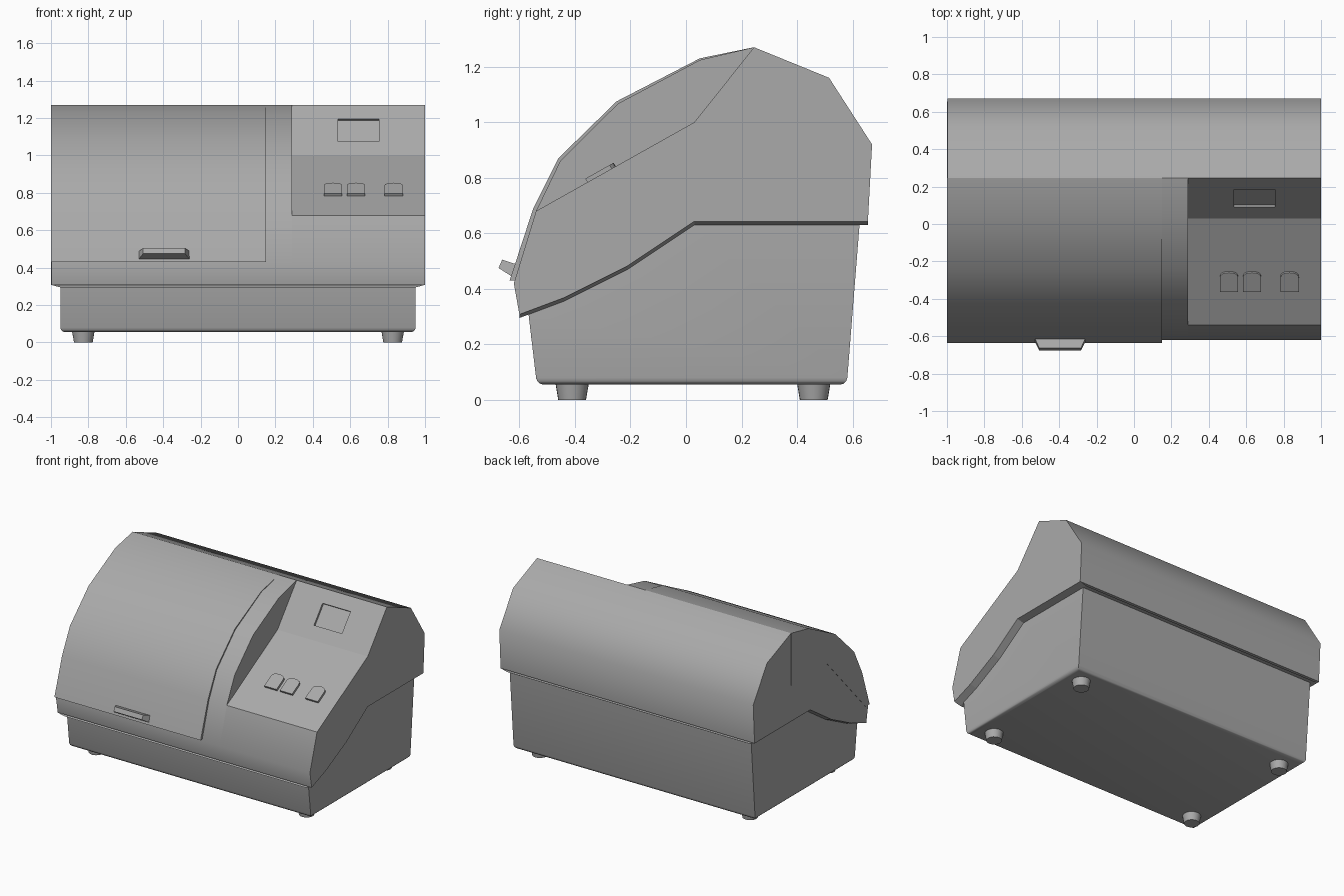
import bpy, bmesh, math
from mathutils import Vector

if "Cube" in bpy.data.objects:
    bpy.data.objects.remove(bpy.data.objects["Cube"])

grey = bpy.data.materials.new("warm grey plastic")
grey.diffuse_color = (0.4, 0.4, 0.4, 1)
grey.use_nodes = True
grey.node_tree.nodes["Principled BSDF"].inputs["Base Color"].default_value = grey.diffuse_color


def finish(bm, name, angle=None, sharp=()):
    """Turn a bmesh into an object; sharp lists (y, z) creases running along x."""
    bmesh.ops.recalc_face_normals(bm, faces=bm.faces)
    for e in bm.edges:
        a, b = (v.co for v in e.verts)
        for y, z in sharp:
            if all(abs(c.y - y) + abs(c.z - z) < 1e-4 for c in (a, b)):
                e.smooth = False
        if angle and len(e.link_faces) == 2 and e.calc_face_angle(0) > math.radians(angle):
            e.smooth = False
    for f in bm.faces:
        f.smooth = angle is not None
    me = bpy.data.meshes.new(name)
    bm.to_mesh(me)
    bm.free()
    me.materials.append(grey)
    ob = bpy.data.objects.new(name, me)
    bpy.context.collection.objects.link(ob)
    return ob


def prism(pts, off):
    """Solid made by sweeping a closed outline of 3D points along a vector."""
    bm = bmesh.new()
    f = bm.faces.new([bm.verts.new(p) for p in pts])
    r = bmesh.ops.extrude_face_region(bm, geom=[f], use_keep_orig=True)
    vs = [g for g in r["geom"] if isinstance(g, bmesh.types.BMVert)]
    bmesh.ops.translate(bm, verts=vs, vec=off)
    return bm


def side_prism(profile, x0, x1):
    return prism([(x0, y, z) for y, z in profile], (x1 - x0, 0, 0))


# Shared side profiles, as (y, z)
seam = [(0.655, 0.63), (0.03, 0.63), (-0.21, 0.47), (-0.44, 0.355), (-0.60, 0.295)]
under = [(y, z + 0.013) for y, z in seam]
back = [(0.245, 1.27), (0.515, 1.16), (0.67, 0.92)]
dome = [(-0.62, 0.42), (-0.54, 0.68), (-0.452, 0.862), (-0.245, 1.067), (0.05, 1.224)]
panel = [(-0.62, 0.42), (-0.54, 0.68), (0.03, 1.0)]
apex = (0.245, 1.27)

# Upper housing: domed left part and stepped control part
finish(side_prism(dome + back + under, -0.998, 0.29), "domed_housing", 40, [apex])
control = finish(side_prism(panel + back + under, 0.29, 1.0), "control_housing", 40,
                 [apex, (0.03, 1.0), (-0.54, 0.68)])

# Sloping underside lip along the seam
bm = bmesh.new()
rows = [[bm.verts.new((x, y, z + dz)) for x, dz in
         ((-1, 0.013), (-0.95, 0), (0.95, 0), (1, 0.013))] for y, z in seam]
for a, b in zip(rows, rows[1:]):
    for i in range(3):
        bm.faces.new((a[i], a[i + 1], b[i + 1], b[i]))
finish(bm, "housing_lip")

# Hinged lid, slightly proud of the dome
lid = [(-0.635, 0.43), (-0.55, 0.69), (-0.46, 0.87), (-0.25, 1.075), (0.05, 1.23), apex,
       (0.245, 0.90), (-0.128, 0.93), (-0.59, 0.43)]
finish(side_prism(lid, -1.0, 0.15), "lid", 30)

# Lid handle, tapering outward
bm = bmesh.new()
rings = [[bm.verts.new((-0.395 + s * w, y, z)) for s, (y, z) in
          ((-1, hi), (1, hi), (1, lo), (-1, lo))]
         for w, hi, lo in ((0.14, (-0.60, 0.485), (-0.62, 0.44)),
                           (0.112, (-0.662, 0.505), (-0.675, 0.475)))]
for r in rings:
    bm.faces.new(r)
for i in range(4):
    j = (i + 1) % 4
    bm.faces.new((rings[0][i], rings[0][j], rings[1][j], rings[1][i]))
finish(bm, "lid_handle")

# Base tub with rounded bottom edges
tub = [(-0.537, 0.055), (0.579, 0.055), (0.625, 0.632), (0.03, 0.632),
       (-0.21, 0.472), (-0.44, 0.357), (-0.567, 0.308)]
bm = side_prism(tub, -0.95, 0.95)
low = [e for e in bm.edges if all(v.co.z < 0.06 for v in e.verts)]
bmesh.ops.bevel(bm, geom=low, offset=0.025, segments=3, profile=0.5, affect='EDGES')
finish(bm, "base_tub", 40)

# Feet
for x in (-0.827, 0.827):
    for y in (-0.41, 0.46):
        bm = bmesh.new()
        bmesh.ops.create_cone(bm, cap_ends=True, segments=24, radius1=0.05, radius2=0.061,
                              depth=0.065)
        bmesh.ops.translate(bm, verts=bm.verts, vec=(x, y, 0.0325))
        finish(bm, "foot", 40)

# Recessed display window in the upper slope
d = Vector((0, 0.215, 0.27)).normalized()
n = Vector((0, -d.z, d.y))
p = Vector((0, 0.03, 1.0))
t0, t1 = 0.075 / d.z, 0.195 / d.z
bm = prism([p + Vector((x, 0, 0)) + d * t - n * 0.015 for x, t in
            ((0.535, t0), (0.755, t0), (0.755, t1), (0.535, t1))], n * 0.06)
cutter = finish(bm, "display_cutter")
cutter.hide_render = True
cutter.hide_viewport = True
cut = control.modifiers.new("display_recess", 'BOOLEAN')
cut.object = cutter
cut.operation = 'DIFFERENCE'
cut.solver = 'EXACT'

# Arched push buttons on the lower slope
d = Vector((0, 0.57, 0.32)).normalized()
n = Vector((0, -d.z, d.y))
p = Vector((0, -0.54, 0.68))
for cx in (0.508, 0.631, 0.832):
    outline = [(-0.049, 0.212), (0.049, 0.212)]
    for k in range(9):
        a = math.pi * k / 8
        outline.append((0.049 * math.cos(a), 0.295 + 0.034 * math.sin(a) ** 0.7 if 0 < k < 8 else 0.295))
    bm = prism([p + Vector((cx + u, 0, 0)) + d * t - n * 0.005 for u, t in outline], n * 0.02)
    finish(bm, "push_button", 35)
